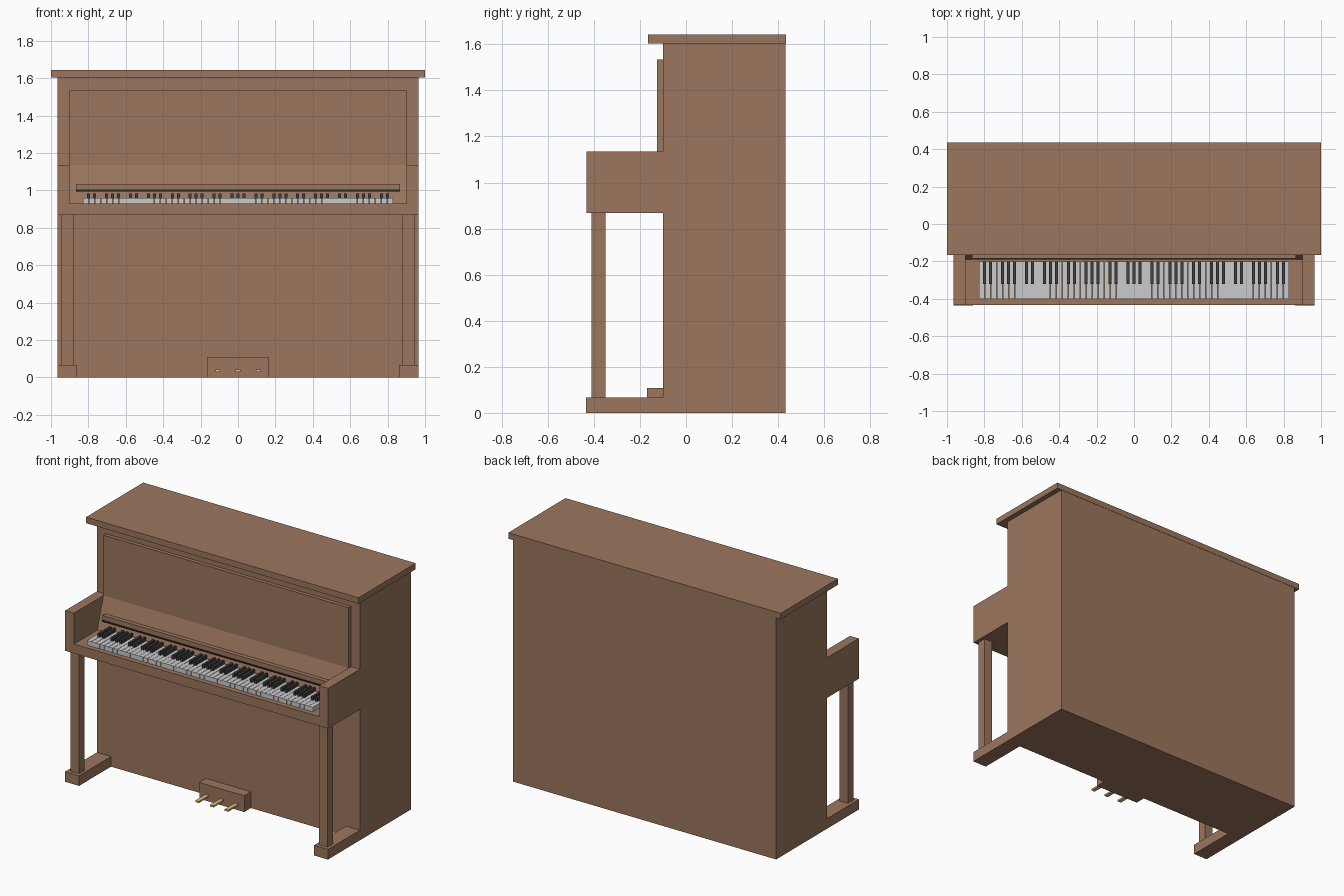
import bpy, bmesh

if "Cube" in bpy.data.objects:
    bpy.data.objects.remove(bpy.data.objects["Cube"])


def material(name, rgb):
    m = bpy.data.materials.new(name)
    m.diffuse_color = (*rgb, 1)
    m.use_nodes = True
    m.node_tree.nodes["Principled BSDF"].inputs["Base Color"].default_value = m.diffuse_color
    return m


WOOD = material("wood", (0.33, 0.18, 0.11))
IVORY = material("white_key", (0.8, 0.8, 0.8))
EBONY = material("black_key", (0.05, 0.05, 0.05))
FELT = material("felt", (0.02, 0.02, 0.02))
BRASS = material("brass", (0.75, 0.55, 0.2))


def finish(bm, name, mat):
    bmesh.ops.recalc_face_normals(bm, faces=bm.faces)
    mesh = bpy.data.meshes.new(name)
    bm.to_mesh(mesh)
    bm.free()
    mesh.materials.append(mat)
    ob = bpy.data.objects.new(name, mesh)
    bpy.context.collection.objects.link(ob)
    return ob


def add_box(bm, x, y, z):
    verts = bmesh.ops.create_cube(bm, size=1)["verts"]
    for v in verts:
        v.co = [(a + b) / 2 + c * (b - a) for (a, b), c in zip((x, y, z), v.co)]


def box(name, x, y, z, mat=WOOD):
    bm = bmesh.new()
    add_box(bm, x, y, z)
    return finish(bm, name, mat)


def extrude(name, points, direction, mat=WOOD):
    bm = bmesh.new()
    face = bm.faces.new([bm.verts.new(p) for p in points])
    new = bmesh.ops.extrude_face_region(bm, geom=[face])["geom"]
    bmesh.ops.translate(bm, vec=direction,
                        verts=[g for g in new if isinstance(g, bmesh.types.BMVert)])
    return finish(bm, name, mat)


# Case and lid
box("case", (-0.965, 0.965), (-0.10, 0.433), (0, 1.603))
box("lid", (-1, 1), (-0.165, 0.435), (1.603, 1.643))

# Key bed with raised arms, as one U-shaped profile
half = [(0.9, 0.93), (0.9, 1.135), (0.965, 1.135), (0.965, 0.868)]
outline = half + [(-x, z) for x, z in reversed(half)]
extrude("key_bed_and_arms", [(x, -0.433, z) for x, z in outline], (0, 0.333, 0))

# Upper panel that slopes forward into the fallboard
side = [(-0.10, 1.535), (-0.125, 1.535), (-0.125, 1.135), (-0.19, 0.93), (-0.10, 0.93)]
extrude("upper_panel", [(-0.9, y, z) for y, z in side], (1.8, 0, 0))
box("fallboard_lip", (-0.865, 0.865), (-0.185, -0.14), (1.003, 1.035))
box("felt_strip", (-0.865, 0.865), (-0.19, -0.15), (0.995, 1.004), FELT)

# Keyboard: 52 white keys, black keys in groups of two and three
PITCH = 1.66 / 52
white, black = bmesh.new(), bmesh.new()
for k in range(52):
    x = -0.83 + k * PITCH
    add_box(white, (x + 0.001, x + PITCH - 0.001), (-0.40, -0.20), (0.93, 0.96))
    if k % 7 in (1, 2, 4, 5, 6):
        add_box(black, (x - 0.008, x + 0.008), (-0.32, -0.20), (0.955, 0.984))
finish(white, "white_keys", IVORY)
finish(black, "black_keys", EBONY)

# Legs and feet, mirrored
for s, label in ((-1, "left"), (1, "right")):
    box("front_leg_" + label, sorted((s * 0.88, s * 0.943)), (-0.41, -0.35), (0.067, 0.868))
    box("foot_" + label, sorted((s * 0.862, s * 0.965)), (-0.435, -0.10), (0, 0.067))

# Pedal block and pedals
box("pedal_block", (-0.165, 0.165), (-0.17, -0.10), (0, 0.108))
for i, x in enumerate((-0.108, 0, 0.108)):
    box(f"pedal_{i + 1}", (x - 0.013, x + 0.013), (-0.275, -0.17), (0.03, 0.041), BRASS)
